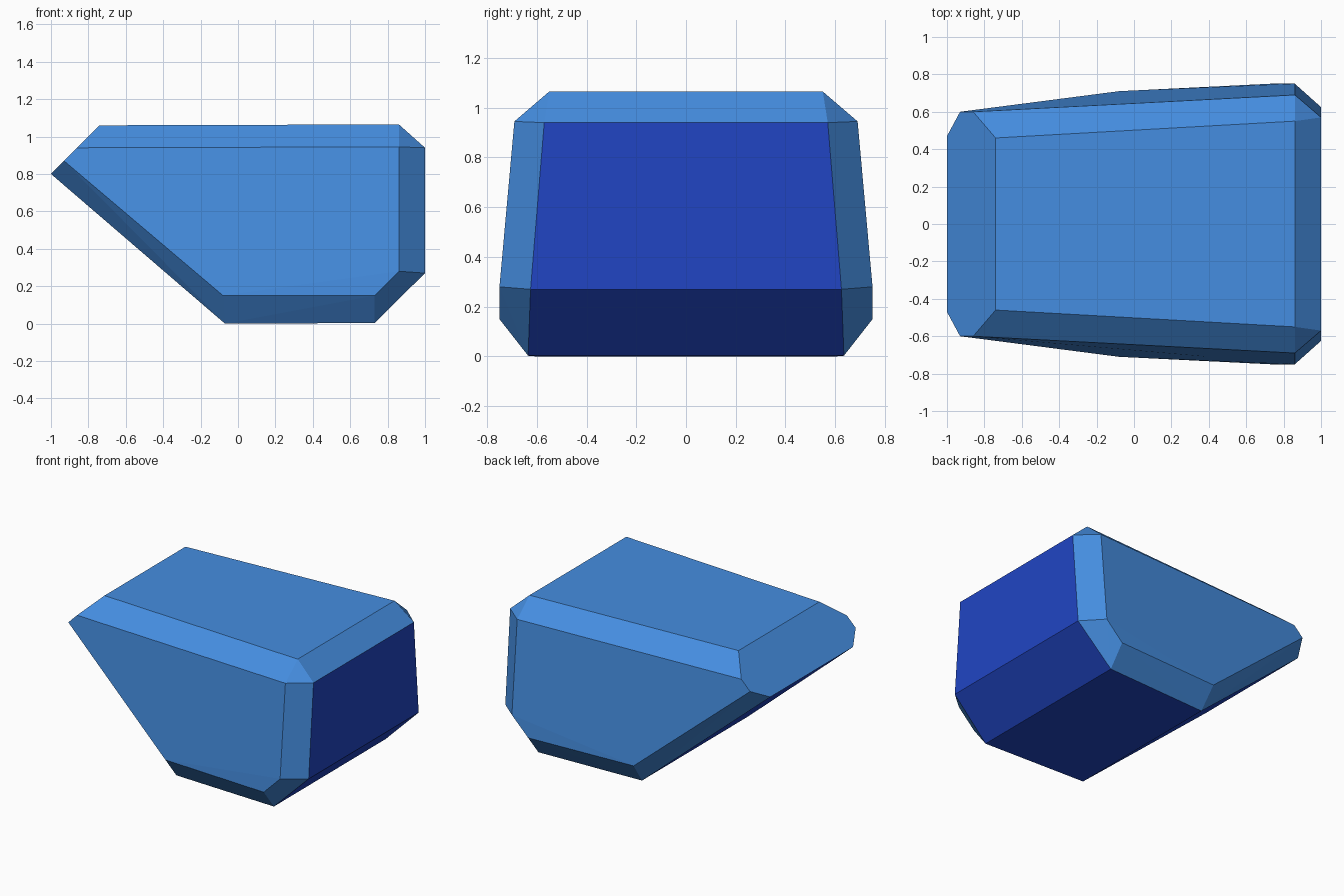
import bpy, bmesh, math

if "Cube" in bpy.data.objects:
    bpy.data.objects.remove(bpy.data.objects["Cube"])

def material(name, rgb):
    m = bpy.data.materials.new(name)
    m.diffuse_color = (*rgb, 1)
    m.use_nodes = True
    m.node_tree.nodes["Principled BSDF"].inputs["Base Color"].default_value = m.diffuse_color
    return m

light = material("light_blue", (0.06, 0.27, 0.75))
deep = material("deep_blue", (0.015, 0.06, 0.55))

# Corner points of one half of the chamfered block (x, y, z)
flank = [(0.86, 0.75, 0.28), (0.73, 0.75, 0.15), (-0.08, 0.71, 0.15),
         (-0.93, 0.60, 0.87), (-0.86, 0.60, 0.94), (0.86, 0.69, 0.945)]
top = [(-0.74, 0.46, 1.06), (0.86, 0.55, 1.065)]
back = [(1.0, 0.57, 0.94), (1.0, 0.625, 0.27)]
under = [(0.73, 0.635, 0.003), (-0.07, 0.60, 0.0), (-1.0, 0.47, 0.80)]

# Mirror the half across y and wrap it in a convex skin
bm = bmesh.new()
for x, y, z in flank + top + back + under:
    for side in (1, -1):
        bm.verts.new((x, y * side, z))
bmesh.ops.convex_hull(bm, input=bm.verts[:])
bmesh.ops.dissolve_limit(bm, angle_limit=math.radians(1.5),
                         verts=bm.verts[:], edges=bm.edges[:])
bmesh.ops.recalc_face_normals(bm, faces=bm.faces[:])

# Deep blue on the end panel and the underside panels
for f in bm.faces:
    f.normal_update()
    n = f.normal
    f.material_index = int(abs(n.y) < 0.3 and (n.x > 0.9 or n.z < -0.3))

mesh = bpy.data.meshes.new("chamfered_block")
bm.to_mesh(mesh)
bm.free()
mesh.materials.append(light)
mesh.materials.append(deep)
block = bpy.data.objects.new("chamfered_block", mesh)
bpy.context.collection.objects.link(block)
